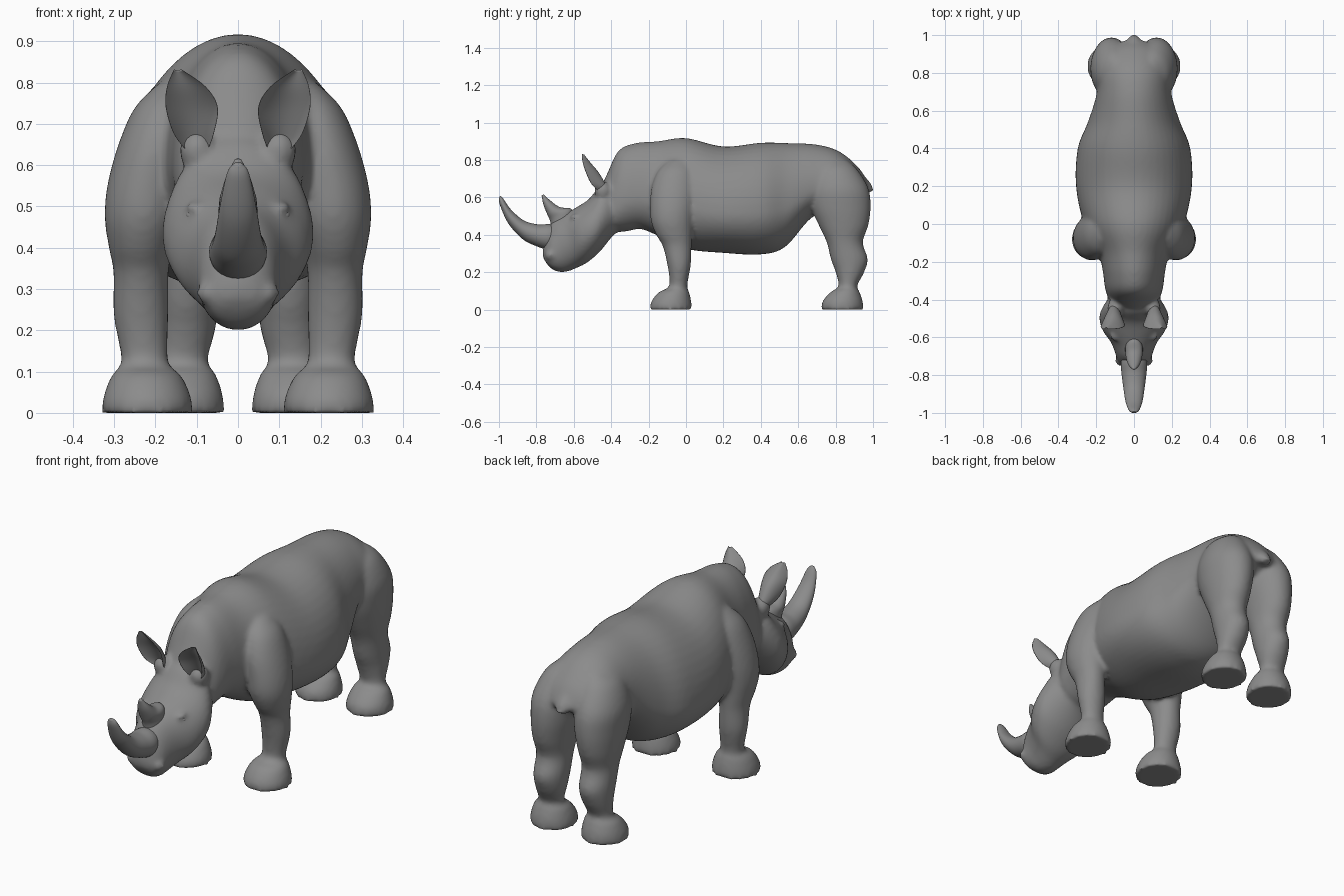
import bpy, bmesh, math
from mathutils import Matrix, Vector

grey = bpy.data.materials.new("dark_grey")
grey.diffuse_color = (.26, .26, .26, 1)


def smooth_keys(keys, steps):
    """Catmull-Rom interpolation through the section keys."""
    keys = [Vector(k) for k in keys]
    out = []
    for i in range(len(keys) - 1):
        p0, p1 = keys[max(i - 1, 0)], keys[i]
        p2, p3 = keys[i + 1], keys[min(i + 2, len(keys) - 1)]
        for s in range(steps):
            t = s / steps
            out.append(0.5 * (2 * p1 + (p2 - p0) * t + (2 * p0 - 5 * p1 + 4 * p2 - p3) * t * t
                              + (3 * p1 - p0 - 3 * p2 + p3) * t ** 3))
    out.append(keys[-1])
    return out


def loft(bm, keys, f=0.5, side=1, cup=False, n=32, steps=6):
    """Closed tube. Key: side-view outline points A (y, z) and B (y, z), centre x, half width.
    f is where, from B to A, the section is widest; cup hollows the A side."""
    rings = []
    for ay, az, by, bz, cx, w in smooth_keys(keys, steps):
        ring = []
        for j in range(n):
            a = 2 * math.pi * j / n
            c, s = math.cos(a), math.sin(a)
            if cup:
                t = c * c + (0.45 * s * s if s > 0 else 0)
            else:
                t = f + s * ((1 - f) if s > 0 else f)
            ring.append(bm.verts.new((side * (cx + w * c), by + (ay - by) * t, bz + (az - bz) * t)))
        rings.append(ring)
    for r, q in zip(rings, rings[1:]):
        for j in range(n):
            k = (j + 1) % n
            bm.faces.new((r[j], r[k], q[k], q[j]))
    bm.faces.new(rings[0])
    bm.faces.new(rings[-1])


def ball(bm, loc, size):
    bmesh.ops.create_uvsphere(bm, u_segments=24, v_segments=16, radius=1,
                              matrix=Matrix.Translation(loc) @ Matrix.Diagonal((*size, 1)))


def finish(bm, name):
    bmesh.ops.recalc_face_normals(bm, faces=bm.faces[:])
    for face in bm.faces:
        face.smooth = True
    me = bpy.data.meshes.new(name)
    bm.to_mesh(me)
    bm.free()
    me.materials.append(grey)
    ob = bpy.data.objects.new(name, me)
    bpy.context.collection.objects.link(ob)
    return ob


def level(rows):
    """Horizontal sections for legs: (z, front y, back y, centre x, half width)."""
    return [(yf, z, yb, z, cx, w) for z, yf, yb, cx, w in rows]


# Skin: torso, head, legs and tail fused into one smooth surface
skin = bmesh.new()
# torso and neck
loft(skin, [
    (-.47, .62, -.42, .43, 0, .11), (-.42, .73, -.36, .415, 0, .14),
    (-.36, .85, -.31, .42, 0, .155), (-.27, .89, -.24, .43, 0, .165),
    (-.15, .90, -.15, .395, 0, .19), (0, .917, 0, .325, 0, .265),
    (.2, .872, .2, .303, 0, .307), (.4, .892, .4, .295, 0, .298),
    (.55, .89, .53, .335, 0, .245), (.7, .882, .67, .49, 0, .20),
    (.82, .845, .80, .54, 0, .19), (.92, .762, .885, .59, 0, .15),
    (.97, .685, .93, .625, 0, .09), (.985, .65, .96, .63, 0, .03)], f=.37, n=48)
# head
loft(skin, [
    (-.40, .67, -.34, .43, 0, .11), (-.46, .66, -.39, .395, 0, .155),
    (-.52, .59, -.46, .31, 0, .184), (-.59, .545, -.53, .25, 0, .168),
    (-.65, .51, -.59, .22, 0, .126), (-.71, .475, -.635, .203, 0, .103),
    (-.745, .41, -.675, .20, 0, .092), (-.765, .32, -.715, .215, 0, .07),
    (-.765, .28, -.745, .245, 0, .035)], f=.47)
# tail stub
loft(skin, [(.93, .74, .89, .71, 0, .02), (.985, .68, .94, .65, 0, .035),
            (1.004, .635, .965, .622, 0, .028)])
front = level([
    (.80, -.09, .01, .16, .03), (.74, -.15, .045, .18, .07), (.65, -.185, .06, .20, .09),
    (.55, -.192, .05, .222, .095), (.47, -.187, .04, .23, .093), (.40, -.16, .034, .235, .078),
    (.34, -.125, .03, .235, .067), (.24, -.10, .026, .235, .067), (.15, -.088, .01, .228, .058),
    (.115, -.10, .008, .225, .06), (.09, -.15, .018, .222, .085), (.04, -.187, .029, .22, .106),
    (0, -.193, .032, .22, .111)])
rear = level([
    (.80, .76, .86, .085, .035), (.75, .69, .915, .10, .085), (.65, .66, .975, .115, .112),
    (.55, .668, .988, .12, .108), (.45, .71, .975, .125, .093), (.36, .752, .946, .125, .08),
    (.27, .774, .972, .125, .077), (.20, .80, .953, .127, .072), (.125, .815, .915, .135, .062),
    (.095, .775, .928, .138, .084), (.045, .73, .945, .14, .103), (0, .724, .948, .14, .108)])
for side in (-1, 1):
    loft(skin, front, side=side)
    loft(skin, rear, side=side)
    # nostril swelling, brow and ear root
    ball(skin, (side * .07, -.725, .29), (.03, .028, .028))
    ball(skin, (side * .105, -.58, .497), (.022, .04, .016))
    ball(skin, (side * .098, -.445, .635), (.045, .045, .05))
body = finish(skin, "body_skin")
fuse = body.modifiers.new("fuse", 'REMESH')
fuse.mode = 'VOXEL'
fuse.voxel_size = .011
fuse.use_smooth_shade = True
relax = body.modifiers.new("relax", 'SMOOTH')
relax.factor = .5
relax.iterations = 8

# Large front horn
bm = bmesh.new()
loft(bm, [(-.69, .45, -.70, .33, 0, .06), (-.735, .457, -.745, .322, 0, .07),
          (-.79, .455, -.81, .343, 0, .065), (-.866, .476, -.875, .378, 0, .056),
          (-.936, .535, -.95, .46, 0, .044), (-.978, .595, -.995, .56, 0, .027),
          (-.992, .608, -1.0, .598, 0, .009)])
finish(bm, "front_horn")

# Small second horn
bm = bmesh.new()
loft(bm, [(-.60, .50, -.72, .44, 0, .048), (-.615, .54, -.727, .475, 0, .046),
          (-.675, .548, -.742, .51, 0, .042), (-.73, .587, -.762, .56, 0, .028),
          (-.762, .616, -.772, .61, 0, .008)])
finish(bm, "second_horn")

# Cupped ears and eyes
for side, tag in ((-1, "left"), (1, "right")):
    bm = bmesh.new()
    loft(bm, [(-.465, .63, -.42, .62, .098, .022), (-.508, .675, -.423, .655, .107, .048),
              (-.538, .74, -.465, .73, .112, .063), (-.553, .79, -.51, .785, .125, .047),
              (-.557, .832, -.545, .829, .146, .009)], side=side, cup=True)
    finish(bm, tag + "_ear")
    bm = bmesh.new()
    ball(bm, (side * .112, -.588, .478), (.014, .017, .013))
    finish(bm, tag + "_eye")
